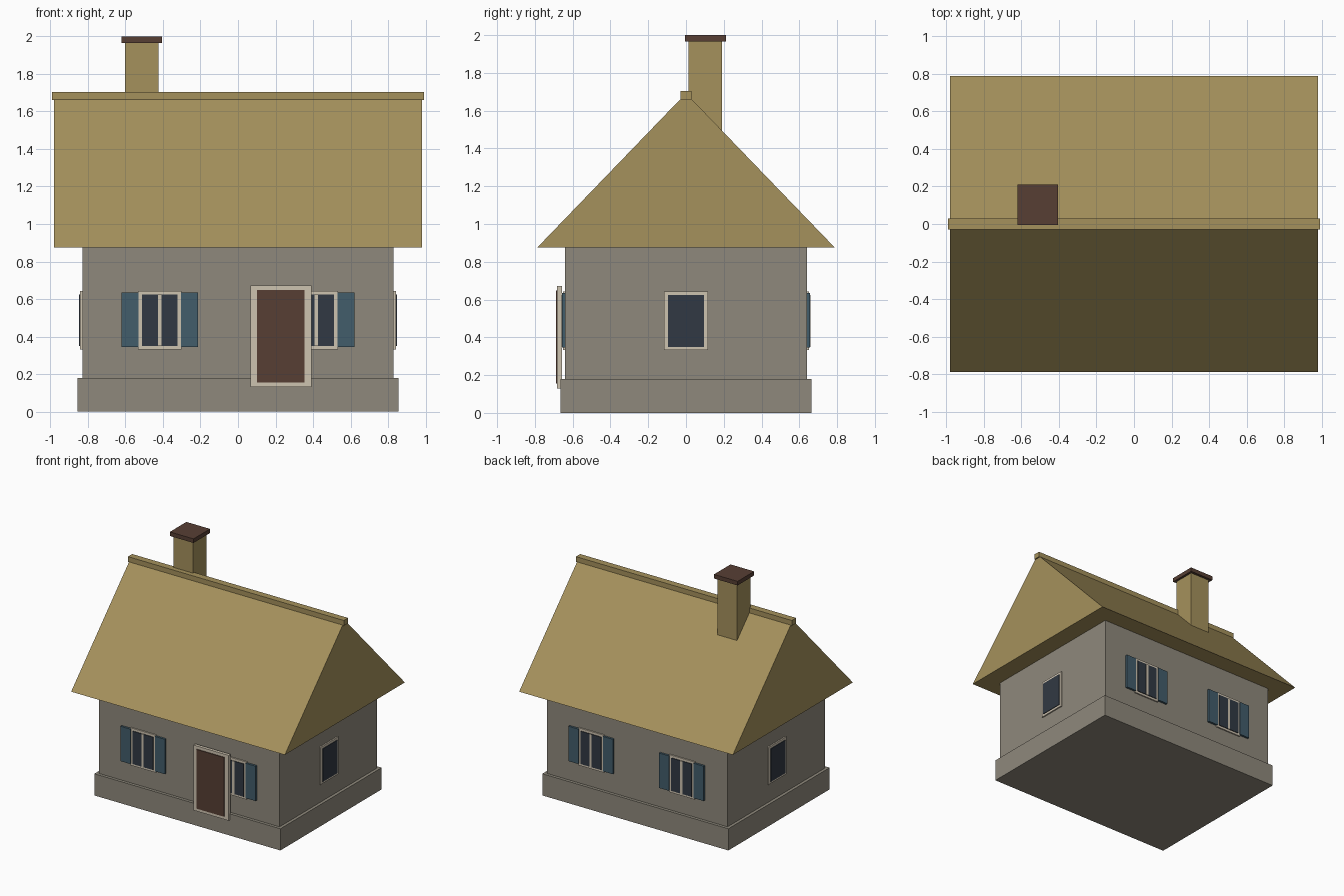
import bpy
from mathutils import Matrix
from math import pi

if "Cube" in bpy.data.objects:
    bpy.data.objects.remove(bpy.data.objects["Cube"])


def material(name, rgb):
    """Flat material from 0-255 sRGB values."""
    def lin(c):
        c /= 255
        return c / 12.92 if c <= 0.04045 else ((c + 0.055) / 1.055) ** 2.4
    m = bpy.data.materials.new(name)
    m.diffuse_color = (*[lin(c) for c in rgb], 1)
    m.use_nodes = True
    m.node_tree.nodes["Principled BSDF"].inputs["Base Color"].default_value = m.diffuse_color
    return m


STONE = material("grey stone", (143, 137, 124))
THATCH = material("straw thatch", (165, 145, 92))
TRIM = material("pale trim", (206, 195, 176))
SHUTTER = material("blue shutter paint", (66, 93, 107))
WOOD = material("brown wood", (87, 63, 52))
GLASS = material("dark glass", (49, 57, 67))


def mesh(name, verts, faces, mat, turn=0):
    me = bpy.data.meshes.new(name)
    me.from_pydata(verts, [], faces)
    me.transform(Matrix.Rotation(turn, 4, 'Z'))
    me.materials.append(mat)
    ob = bpy.data.objects.new(name, me)
    bpy.context.collection.objects.link(ob)
    return ob


def box(name, x, y, z, mat, turn=0):
    """Box from (min, max) ranges, optionally turned about the house axis."""
    verts = [(a, b, c) for a in x for b in y for c in z]
    faces = [(0, 1, 3, 2), (4, 6, 7, 5), (0, 4, 5, 1),
             (2, 3, 7, 6), (0, 2, 6, 4), (1, 5, 7, 3)]
    return mesh(name, verts, faces, mat, turn)


def window(name, cx, wall, turn, shutters):
    """Window on the wall at distance `wall`, built facing -y then turned."""
    def part(label, x0, x1, out, z, mat):
        box(f"{name}_{label}", (cx + x0, cx + x1),
            (-wall - out, -wall + 0.01), z, mat, turn)
    part("frame", -0.117, 0.117, 0.011, (0.332, 0.643), TRIM)
    part("glass", -0.095, 0.095, 0.0165, (0.35, 0.623), GLASS)
    if shutters:
        part("mullion", -0.01, 0.01, 0.019, (0.35, 0.623), TRIM)
        part("shutter_left", -0.205, -0.113, 0.0175, (0.345, 0.635), SHUTTER)
        part("shutter_right", 0.113, 0.205, 0.0175, (0.345, 0.635), SHUTTER)


# Body
box("plinth", (-0.855, 0.855), (-0.665, 0.665), (0, 0.18), STONE)
box("walls", (-0.83, 0.83), (-0.64, 0.64), (0.17, 0.88), STONE)

# Roof prism with flat soffit, and ridge beam
mesh("roof",
     [(x, y, z) for x in (-0.982, 0.982)
      for y, z in ((-0.788, 0.875), (0.788, 0.875), (0, 1.692))],
     [(0, 2, 1), (3, 4, 5), (0, 1, 4, 3), (1, 2, 5, 4), (2, 0, 3, 5)], THATCH)
box("ridge", (-0.992, 0.992), (-0.028, 0.028), (1.66, 1.704), THATCH)

# Chimney
box("chimney", (-0.602, -0.424), (0.012, 0.19), (1.3, 1.97), THATCH)
box("chimney_cap", (-0.622, -0.405), (-0.006, 0.211), (1.966, 2.0), WOOD)

# Door, standing slightly proud of the wall
box("door_frame", (0.067, 0.392), (-0.682, -0.656), (0.13, 0.672), TRIM)
box("door", (0.1, 0.355), (-0.689, -0.657), (0.155, 0.647), WOOD)

# Windows: two shuttered on front and back, a plain one on each side
for side, turn in (("front", 0), ("back", pi)):
    for label, cx in (("a", -0.417), ("b", 0.417)):
        window(f"{side}_window_{label}", cx, 0.64, turn, True)
for side, turn in (("right", pi / 2), ("left", -pi / 2)):
    window(f"{side}_window", 0, 0.83, turn, False)
